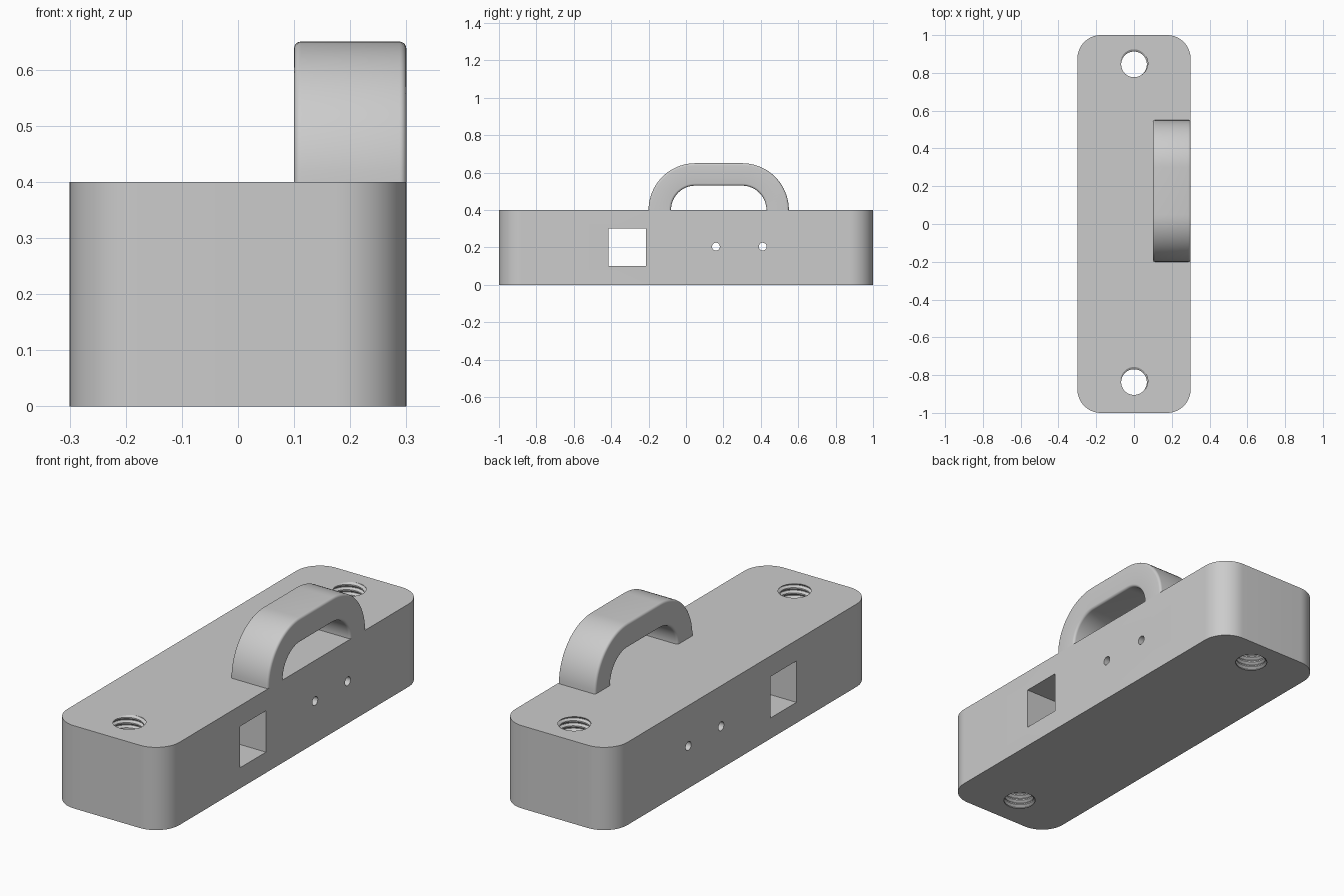
import bpy, bmesh
from math import sin, cos, pi
from mathutils import Matrix

if "Cube" in bpy.data.objects:
    bpy.data.objects.remove(bpy.data.objects["Cube"])


def make_object(name, bm):
    bmesh.ops.recalc_face_normals(bm, faces=bm.faces)
    mesh = bpy.data.meshes.new(name)
    bm.to_mesh(mesh)
    bm.free()
    ob = bpy.data.objects.new(name, mesh)
    bpy.context.collection.objects.link(ob)
    return ob


def box_mesh(size, centre):
    bm = bmesh.new()
    bmesh.ops.create_cube(bm, size=1, matrix=Matrix.Translation(centre) @ Matrix.Diagonal((*size, 1)))
    return bm


def activate(ob):
    bpy.ops.object.select_all(action='DESELECT')
    ob.select_set(True)
    bpy.context.view_layer.objects.active = ob


def smooth(ob, angle):
    activate(ob)
    bpy.ops.object.shade_smooth_by_angle(angle=angle)


def thread_cutter(y, pitch=0.025, turns=24, n=40):
    # Spiral strip of thread profile, closed at both ends by a fan
    profile = [(0.0, 0.068), (0.25, 0.068), (0.55, 0.080), (0.65, 0.080)]
    z0 = 0.4 - pitch * (0.85 + 19)      # groove meets the top face at +y
    total = n * turns
    bm = bmesh.new()
    rows = [[bm.verts.new((r * cos(2 * pi * i / n), y + r * sin(2 * pi * i / n),
                           z0 + pitch * (i / n + q))) for i in range(total + 1)]
            for q, r in profile]
    # share vertices where one turn meets the next
    rows.append(rows[0][n:])
    for a, b in zip(rows, rows[1:]):
        for i in range(min(len(a), len(b)) - 1):
            bm.faces.new((a[i], a[i + 1], b[i + 1], b[i]))
    ends = {True: bm.verts.new((0, y, 0.65)), False: bm.verts.new((0, y, -0.25))}
    for e in [e for e in bm.edges if len(e.link_faces) == 1]:
        tip = ends[e.verts[0].co.z > 0.2]
        bm.faces.new((e.verts[0], e.verts[1], tip))
    return make_object("thread_cutter", bm)


def pin_cutter(y):
    bm = bmesh.new()
    bmesh.ops.create_cone(bm, cap_ends=True, segments=32, radius1=0.021, radius2=0.021, depth=1,
                          matrix=Matrix.Translation((0, y, 0.204)) @ Matrix.Rotation(pi / 2, 4, 'Y'))
    return make_object("pin_cutter", bm)


# Body block with rounded vertical corners
bm = box_mesh((0.6, 2.0, 0.4), (0, 0, 0.2))
upright = [e for e in bm.edges if abs(e.verts[0].co.z - e.verts[1].co.z) > 0.1]
bmesh.ops.bevel(bm, geom=upright, offset=0.125, segments=16, profile=0.5, affect='EDGES')
body = make_object("body", bm)

# Threaded end holes, square window and two pin holes
cutters = [thread_cutter(0.845), thread_cutter(-0.837), pin_cutter(0.16), pin_cutter(0.41),
           make_object("window_cutter", box_mesh((1, 0.2, 0.2), (0, -0.315, 0.2)))]
activate(body)
for c in cutters:
    c.hide_render = True
    mod = body.modifiers.new(c.name, 'BOOLEAN')
    mod.operation, mod.solver, mod.object = 'DIFFERENCE', 'EXACT', c
    bpy.ops.object.modifier_apply(modifier=mod.name)
for c in cutters:
    bpy.data.objects.remove(c)
smooth(body, pi / 7)

# Handle: rounded rectangle section swept over two quarter turns
fillet, steps = 0.012, 5
section = []
for k, (sx, sr) in enumerate([(1, 1), (-1, 1), (-1, -1), (1, -1)]):
    for j in range(steps + 1):
        a = pi / 2 * (k + j / steps)
        section.append((0.2 + sx * (0.1 - fillet) + fillet * cos(a),
                        0.19 + sr * (0.06 - fillet) + fillet * sin(a)))
path = [(0.30, pi / 2 * i / 20) for i in range(21)] + [(0.05, pi / 2 * (1 + i / 20)) for i in range(21)]
bm = bmesh.new()
loops = [[bm.verts.new((x, yc + r * cos(a), 0.4 + r * sin(a))) for x, r in section] for yc, a in path]
for p, q in zip(loops, loops[1:]):
    for i in range(len(section)):
        j = (i + 1) % len(section)
        bm.faces.new((p[i], p[j], q[j], q[i]))
smooth(make_object("handle", bm), pi / 6)
